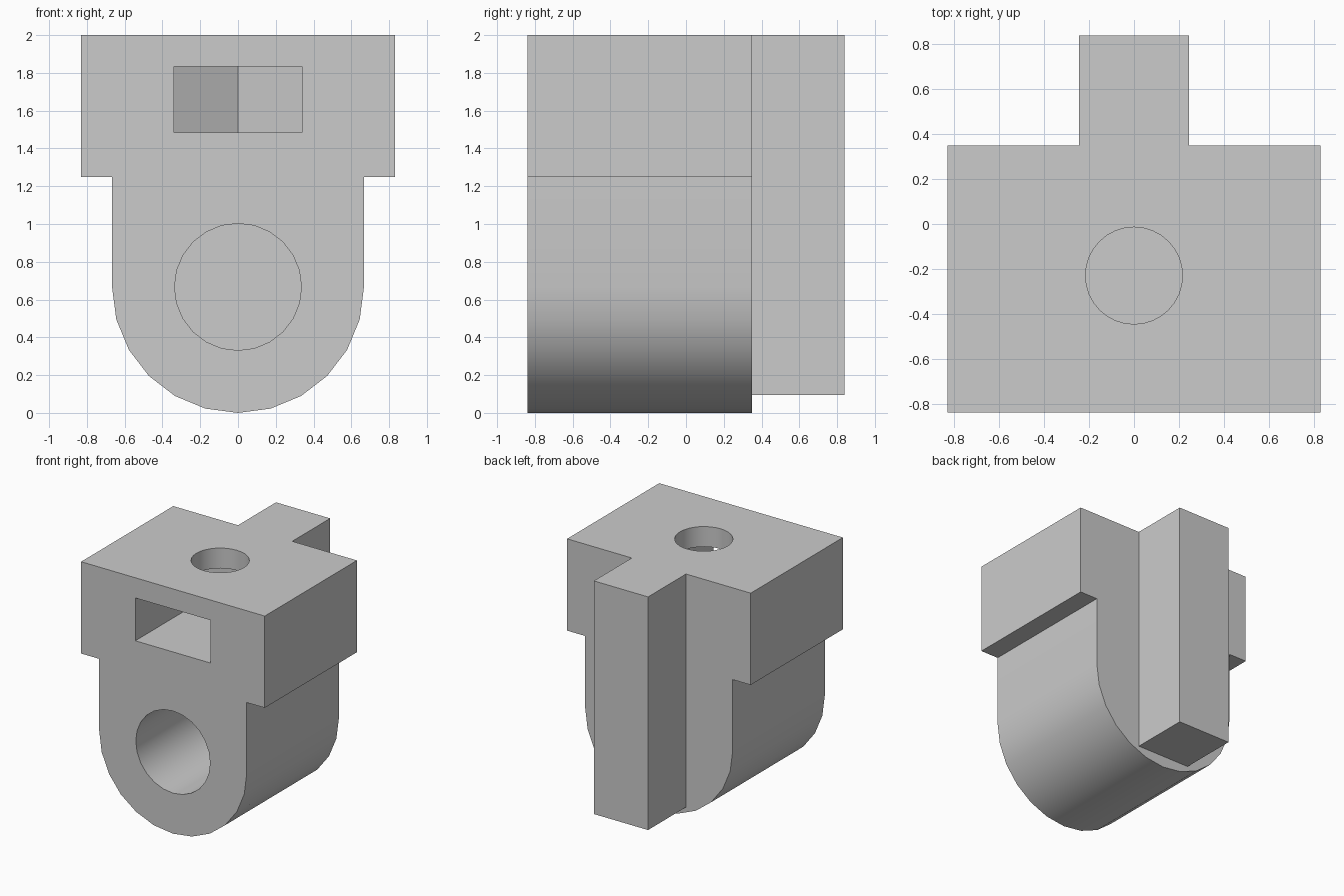
import bpy
import bmesh
from math import sin, cos, pi, radians

cube = bpy.data.objects.get("Cube")
if cube:
    bpy.data.objects.remove(cube, do_unlink=True)

grey = bpy.data.materials.new("plain grey")
grey.use_nodes = True
colour = (0.6, 0.6, 0.6, 1)
grey.diffuse_color = colour
grey.node_tree.nodes["Principled BSDF"].inputs["Base Color"].default_value = colour

FRONT, BACK, END = -0.84, 0.35, 0.84
HOLE_Y = -0.23


def prism(name, points, direction):
    """Extrude a closed outline of 3D points along a direction."""
    bm = bmesh.new()
    face = bm.faces.new([bm.verts.new(p) for p in points])
    result = bmesh.ops.extrude_face_region(bm, geom=[face])
    moved = [v for v in result["geom"] if isinstance(v, bmesh.types.BMVert)]
    bmesh.ops.translate(bm, verts=moved, vec=direction)
    bmesh.ops.recalc_face_normals(bm, faces=bm.faces)
    mesh = bpy.data.meshes.new(name)
    bm.to_mesh(mesh)
    bm.free()
    mesh.materials.append(grey)
    obj = bpy.data.objects.new(name, mesh)
    bpy.context.collection.objects.link(obj)
    return obj


def circle(radius, count):
    return [(radius * cos(2 * pi * i / count), radius * sin(2 * pi * i / count))
            for i in range(count)]


def combine(target, tool, operation):
    mod = target.modifiers.new(operation.lower(), 'BOOLEAN')
    mod.operation = operation
    mod.solver = 'EXACT'
    mod.object = tool
    bpy.context.view_layer.objects.active = target
    bpy.ops.object.modifier_apply(modifier=mod.name)
    bpy.data.objects.remove(tool, do_unlink=True)


# Bracket body: wide head above a round-bottomed lower part
RADIUS = 0.667
arc = [(RADIUS * sin(radians(a)), RADIUS - RADIUS * cos(radians(a)))
       for a in range(-90, 91, 15)]
outline = arc + [(RADIUS, 1.25), (0.83, 1.25), (0.83, 2),
                 (-0.83, 2), (-0.83, 1.25), (-RADIUS, 1.25)]
body = prism("bracket_body", [(x, FRONT, z) for x, z in outline], (0, BACK - FRONT, 0))

# Upright rib on the back
W = 0.245
rib = prism("back_rib", [(-W, 0.3, 0.095), (W, 0.3, 0.095), (W, 0.3, 2), (-W, 0.3, 2)],
            (0, END - 0.3, 0))
combine(body, rib, 'UNION')

# Blind shaft bore in the front
bore = prism("shaft_bore", [(x, FRONT - 0.1, z + 0.667) for x, z in circle(0.336, 24)],
             (0, 1.16, 0))
combine(body, bore, 'DIFFERENCE')

# Front slot with a pointed, half-hexagon inner end
S = 0.34
slot_outline = [(-S, FRONT - 0.1), (S, FRONT - 0.1), (S, HOLE_Y + S * 0.577),
                (0, HOLE_Y + S * 1.155), (-S, HOLE_Y + S * 0.577)]
slot = prism("nut_slot", [(x, y, 1.485) for x, y in slot_outline], (0, 0, 0.35))
combine(body, slot, 'DIFFERENCE')

# Screw hole from the top into the slot
screw = prism("screw_hole", [(x, y + HOLE_Y, 1.65) for x, y in circle(0.216, 32)],
              (0, 0, 0.5))
combine(body, screw, 'DIFFERENCE')

# Smooth rounds with sharp corners
bpy.ops.object.select_all(action='DESELECT')
body.select_set(True)
bpy.context.view_layer.objects.active = body
bpy.ops.object.shade_smooth_by_angle(angle=radians(30))
